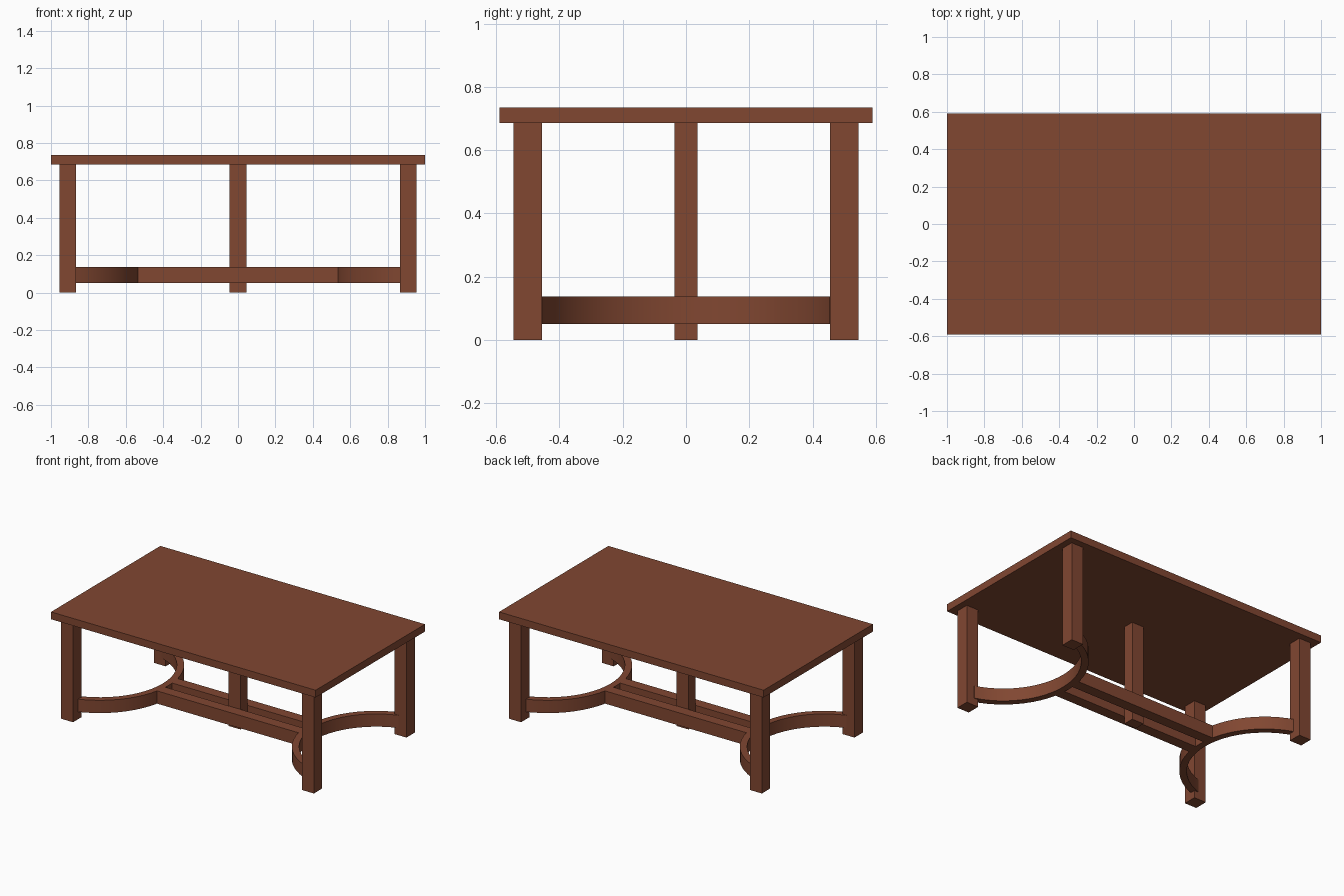
import bpy, bmesh, math

cube = bpy.data.objects.get("Cube")
if cube:
    bpy.data.objects.remove(cube, do_unlink=True)

# One brown wood colour for the whole table
wood = bpy.data.materials.new("brown_wood")
wood.use_nodes = True
colour = (0.22, 0.063, 0.031, 1)
wood.diffuse_color = colour
wood.node_tree.nodes["Principled BSDF"].inputs["Base Color"].default_value = colour

TOP_Z, UNDER_Z = 0.735, 0.685
RAIL_LOW, RAIL_HIGH = 0.05, 0.137


def add_object(name, bm):
    bmesh.ops.recalc_face_normals(bm, faces=bm.faces)
    mesh = bpy.data.meshes.new(name)
    bm.to_mesh(mesh)
    bm.free()
    mesh.materials.append(wood)
    obj = bpy.data.objects.new(name, mesh)
    bpy.context.collection.objects.link(obj)
    return obj


def box(name, x, y, half_x, half_y, low, high):
    bm = bmesh.new()
    bmesh.ops.create_cube(bm, size=2)
    for v in bm.verts:
        v.co = (x + v.co.x * half_x, y + v.co.y * half_y,
                high if v.co.z > 0 else low)
    return add_object(name, bm)


def curved_stretcher(name, side, centre=1.044, outer=0.522, inner=0.477,
                     half_angle=math.radians(72), steps=24):
    """Bowed bar joining two end legs, bulging towards the middle."""
    bm = bmesh.new()
    rings = []
    for i in range(steps + 1):
        a = half_angle * (2 * i / steps - 1)
        rings.append([bm.verts.new((side * (centre - r * math.cos(a)),
                                    r * math.sin(a), z))
                      for r, z in ((outer, RAIL_LOW), (outer, RAIL_HIGH),
                                   (inner, RAIL_HIGH), (inner, RAIL_LOW))])
    for a, b in zip(rings, rings[1:]):
        for k in range(4):
            n = (k + 1) % 4
            bm.faces.new((a[k], a[n], b[n], b[k]))
    bm.faces.new(rings[0])
    bm.faces.new(rings[-1])
    obj = add_object(name, bm)
    bpy.ops.object.select_all(action="DESELECT")
    obj.select_set(True)
    bpy.context.view_layer.objects.active = obj
    bpy.ops.object.shade_smooth_by_angle(angle=math.radians(30))


# Table top and centre post
box("table_top", 0, 0, 1, 0.59, UNDER_Z, TOP_Z)
box("centre_post", 0, 0, 0.045, 0.037, 0, UNDER_Z)

# Corner legs and the bowed stretchers between them
for side, x in (("left", 1), ("right", -1)):
    for end, y in (("front", -1), ("back", 1)):
        box(f"{end}_{side}_leg", x * 0.91, y * 0.5, 0.045, 0.045, 0, UNDER_Z)
    curved_stretcher(f"{side}_curved_stretcher", x)

# Pair of long rails clasping the centre post
for end, y in (("front", -1), ("back", 1)):
    box(f"{end}_long_rail", 0, y * 0.074, 0.54, 0.037, RAIL_LOW, RAIL_HIGH)
